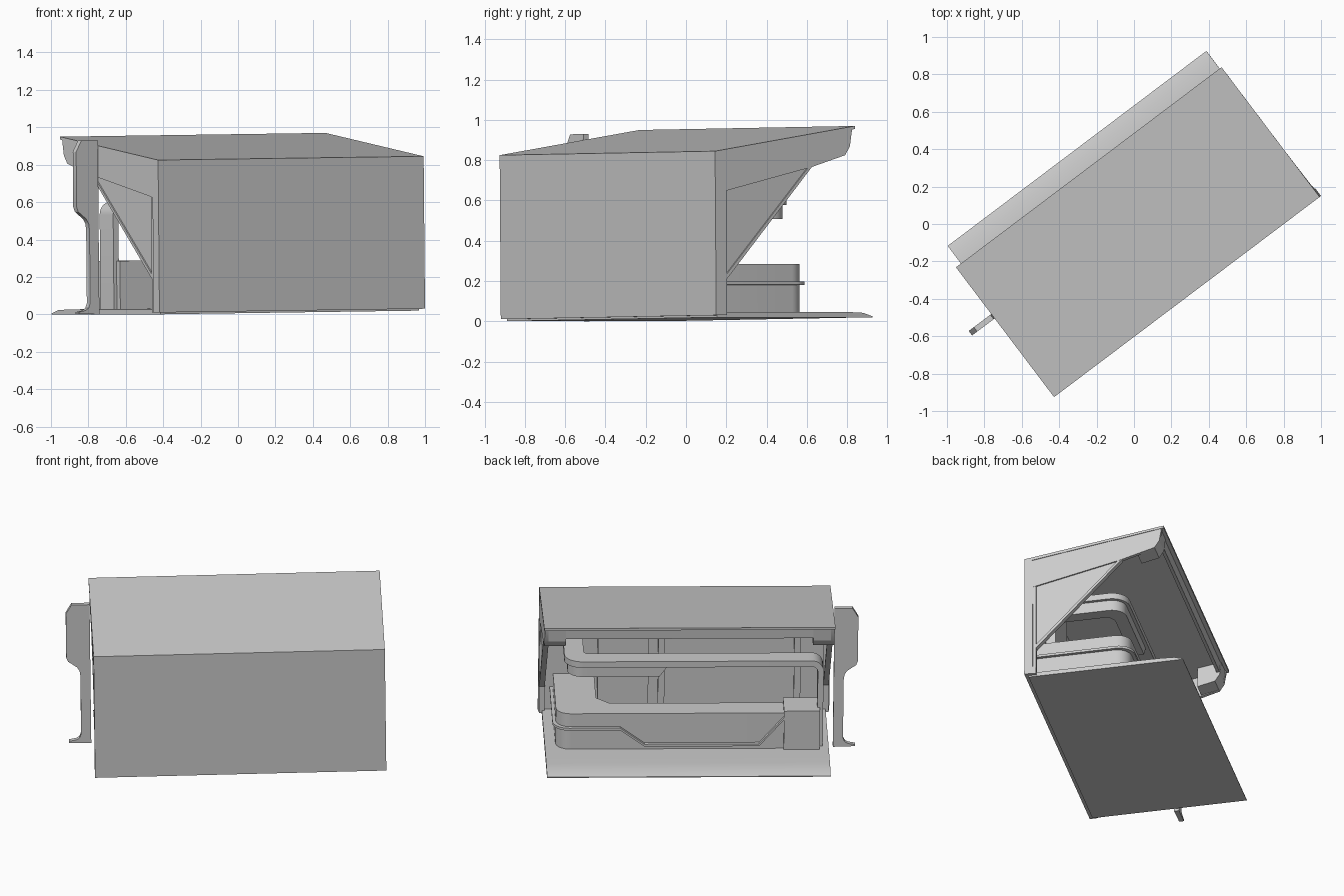
import bpy, bmesh, math
from mathutils import Matrix, Vector

if "Cube" in bpy.data.objects:
    bpy.data.objects.remove(bpy.data.objects["Cube"])

grey = bpy.data.materials.new("plain grey")
grey.use_nodes = True
grey.diffuse_color = (0.6, 0.6, 0.6, 1)
grey.node_tree.nodes["Principled BSDF"].inputs["Base Color"].default_value = (0.6, 0.6, 0.6, 1)

# The kiosk is built square to its own axes, then turned and slightly tilted
PLACE = (Matrix.Translation((0, 0, 0.01)) @ Matrix.Rotation(math.radians(37), 4, 'Z')
         @ Matrix.Rotation(math.radians(-0.65), 4, 'Y'))
HALF, BACK, FRONT = 0.889, -0.482, 0.388
INNER = -0.43
parts = []


def prism(name, pts, axis, a, b):
    """Extrude a flat outline along one axis, from a to b."""
    def place(p, t):
        c = list(p)
        c.insert("XYZ".index(axis), t)
        return Vector(c)
    bm = bmesh.new()
    low = [bm.verts.new(place(p, a)) for p in pts]
    high = [bm.verts.new(place(p, b)) for p in pts]
    bm.faces.new(low)
    bm.faces.new(high)
    for i in range(len(pts)):
        j = (i + 1) % len(pts)
        bm.faces.new((low[i], low[j], high[j], high[i]))
    bmesh.ops.recalc_face_normals(bm, faces=bm.faces)
    mesh = bpy.data.meshes.new(name)
    bm.to_mesh(mesh)
    bm.free()
    mesh.materials.append(grey)
    ob = bpy.data.objects.new(name, mesh)
    bpy.context.collection.objects.link(ob)
    ob.matrix_world = PLACE
    parts.append(ob)
    return ob


def box(name, u, v, z):
    return prism(name, [(u[0], v[0]), (u[1], v[0]), (u[1], v[1]), (u[0], v[1])], 'Z', *z)


def rounded(pts, radii, steps=8):
    """Round the corners of an outline; radii maps corner index to radius."""
    out = []
    for i, p in enumerate(pts):
        p = Vector(p)
        if i not in radii:
            out.append(tuple(p))
            continue
        d0 = (Vector(pts[i - 1]) - p).normalized() * radii[i]
        d1 = (Vector(pts[(i + 1) % len(pts)]) - p).normalized() * radii[i]
        for k in range(steps + 1):
            t = k / steps * math.pi / 2
            out.append(tuple(p + d0 * (1 - math.sin(t)) + d1 * (1 - math.cos(t))))
    return out


# Shell: back wall, roof, front fascia
box("back_wall", (-HALF, HALF), (BACK, INNER), (0.01, 0.81))
prism("roof", [(BACK, 0.825), (FRONT, 0.95), (FRONT, 0.935), (BACK, 0.805)],
      'X', -HALF, HALF)
prism("front_fascia", [(0.345, 0.935), (0.365, 0.94), (0.36, 0.865), (0.34, 0.865)],
      'X', -0.87, 0.87)

# Platform with a softly sloping front lip
prism("platform", [(-0.46, 0), (0.27, 0), (0.506, 0.0), (0.506, 0.005), (0.45, 0.022),
                   (0.36, 0.026), (0.26, 0.027), (-0.46, 0.027)], 'X', -0.866, 0.866)

# Both ends: beam under the roof, thin triangular panel, raised diagonal trim, post
for side, s in (("right", -1), ("left", 1)):
    prism(side + "_end_beam", [(INNER - 0.02, 0.62), (0.118, 0.745), (0.33, 0.805), (0.36, 0.85),
                               (0.375, 0.94), (INNER - 0.02, 0.82)], 'X', s * 0.885, s * 0.862)
    prism(side + "_end_panel", [(-0.42, 0.19), (0.118, 0.75), (-0.42, 0.63)],
          'X', s * 0.876, s * 0.866)
    prism(side + "_diagonal_trim", [(-0.41, 0.19), (0.125, 0.748), (0.105, 0.748), (-0.41, 0.215)],
          'X', s * 0.884, s * 0.85)
    box(side + "_end_post", sorted((s * 0.85, s * 0.884)), (INNER - 0.01, -0.41), (0.01, 0.8))
    prism(side + "_eave_block", [(0.22, 0.78), (0.33, 0.805), (0.36, 0.85), (0.37, 0.94),
                                 (0.22, 0.92)], 'X', s * 0.885, s * 0.755)

# L-shaped counter, closed by a taller box at one end
L_PLAN = [(0.8, INNER), (0.8, 0.15), (-0.6, 0.15), (-0.6, 0.0), (0.47, 0.0), (0.55, -0.08), (0.55, INNER)]
prism("counter", rounded(L_PLAN, {1: 0.09}), 'Z', 0.02, 0.265)
box("counter_end_box", (-0.81, -0.59), (-0.03, 0.17), (0.02, 0.285))

# Bumper strip: wraps the rounded end, then dips along the counter front
prism("bumper_wrap", rounded([(0.82, INNER), (0.82, 0.172), (0.41, 0.172), (0.41, 0.1),
                              (0.7, 0.1), (0.7, INNER)], {1: 0.1}), 'Z', 0.162, 0.178)
dip = [(0.41, 0.17), (0.26, 0.06), (-0.44, 0.06), (-0.59, 0.235)]
prism("bumper_dip", [(u, z + 0.008) for u, z in dip] + [(u, z - 0.008) for u, z in reversed(dip)],
      'Y', 0.14, 0.172)

# Raised serving shelf with a rounded corner and a leg bending to the floor
prism("serving_shelf", rounded([(0.75, INNER), (0.75, 0.12), (-0.74, 0.12), (-0.74, 0.0),
                                (0.63, 0.0), (0.63, INNER)], {1: 0.11, 4: 0.03}), 'Z', 0.56, 0.6)
prism("shelf_leg", rounded([(-0.74, 0.6), (-0.83, 0.6), (-0.83, 0.02), (-0.795, 0.02),
                            (-0.795, 0.56), (-0.74, 0.56)], {1: 0.07, 4: 0.035}), 'Y', 0.0, 0.12)
box("shelf_apron_return", (0.65, 0.73), (INNER, 0.0), (0.49, 0.56))
prism("shelf_apron_corner", rounded([(0.73, -0.01), (0.73, 0.1), (0.6, 0.1), (0.6, 0.02),
                                     (0.65, -0.01)], {1: 0.09}), 'Z', 0.49, 0.56)
prism("shelf_apron", [(0.61, 0.49), (0.17, 0.49), (0.12, 0.56), (0.61, 0.56)], 'Y', 0.02, 0.1)

# Back wall fittings
box("back_cabinet", (0.22, 0.53), (INNER - 0.01, -0.37), (0.02, 0.78))
for name, u in (("inner_pilaster", 0.14), ("outer_pilaster", -0.69)):
    box(name, (u - 0.02, u + 0.02), (INNER - 0.01, -0.405), (0.02, 0.8))

# Upright sign beside the end wall, with a wide head and a flared foot
sign = [(-0.894, 0.0), (-0.894, 0.93), (-1.005, 0.93), (-1.04, 0.87), (-1.04, 0.575),
        (-1.03, 0.55), (-0.975, 0.51), (-0.96, 0.485), (-0.955, 0.45), (-0.955, 0.06),
        (-0.965, 0.035), (-0.985, 0.022), (-1.03, 0.014), (-1.03, 0.004)]
prism("upright_sign", sign, 'Y', 0.045, 0.075)

# Smooth the curved parts, keeping edges crisp
bpy.ops.object.select_all(action='DESELECT')
for ob in parts:
    ob.select_set(True)
bpy.context.view_layer.objects.active = parts[0]
bpy.ops.object.shade_smooth_by_angle(angle=math.radians(25))
